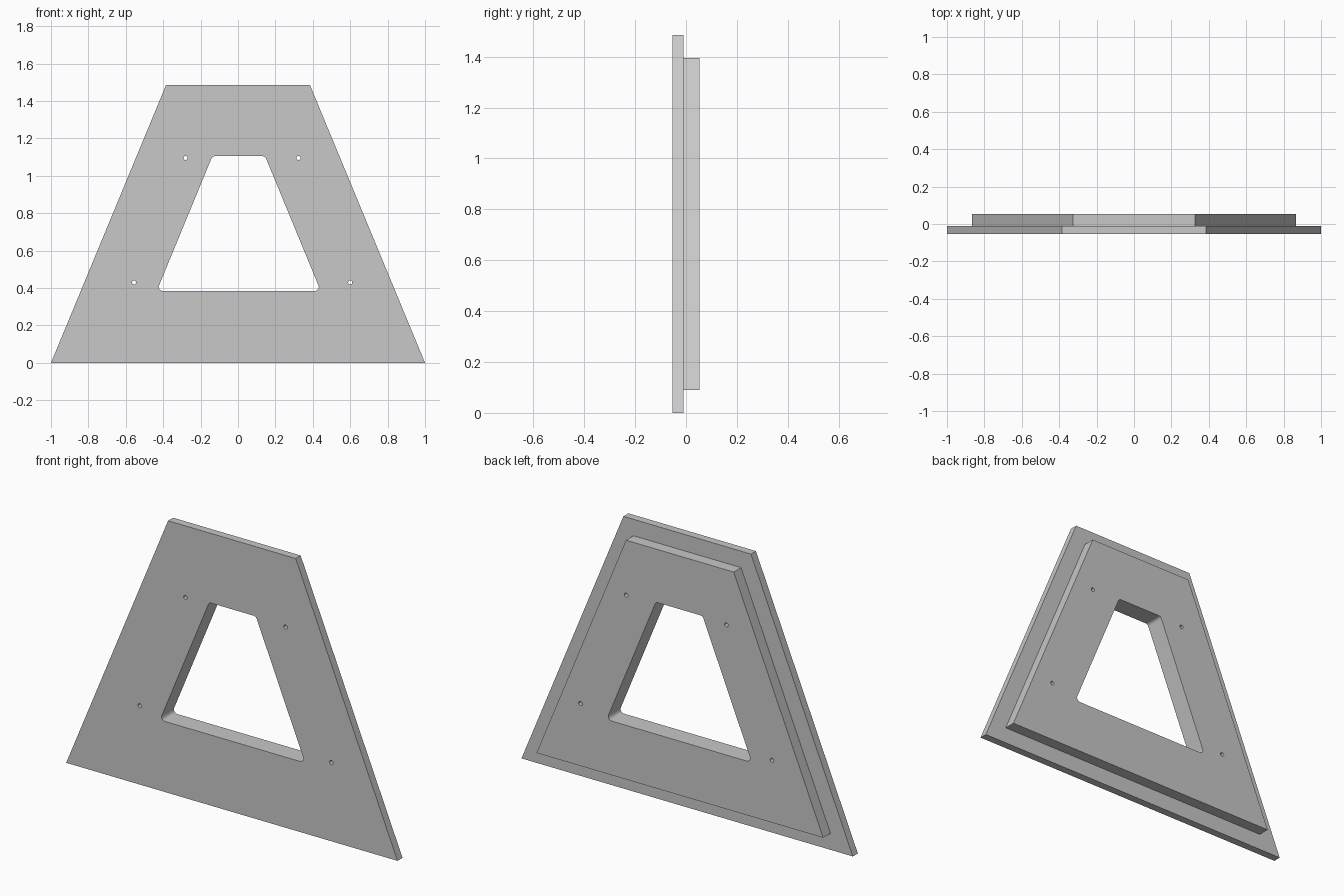
import bpy, bmesh
from math import cos, sin, tau
from mathutils import Vector

if "Cube" in bpy.data.objects:
    bpy.data.objects.remove(bpy.data.objects["Cube"], do_unlink=True)

grey = bpy.data.materials.new("plain_grey")
grey.use_nodes = True
colour = (0.58, 0.58, 0.58, 1)
grey.diffuse_color = colour
grey.node_tree.nodes["Principled BSDF"].inputs["Base Color"].default_value = colour


def trapezoid(low_half, high_half, z0, z1, cx=0):
    return [Vector(p) for p in ((cx - low_half, z0), (cx + low_half, z0),
                                (cx + high_half, z1), (cx - high_half, z1))]


def circle(cx, cz, r, n=16):
    return [Vector((cx + r * cos(tau * i / n), cz + r * sin(tau * i / n))) for i in range(n)]


def rounded(corners, r, steps=6):
    """Replace each corner with a tangent arc of radius r."""
    points = []
    for i, c in enumerate(corners):
        a = (corners[i - 1] - c).normalized()
        b = (corners[(i + 1) % len(corners)] - c).normalized()
        half = a.angle(b) / 2
        centre = c + (a + b).normalized() * (r / sin(half))
        tangent = r * cos(half) / sin(half)
        start = c + a * tangent - centre
        end = c + b * tangent - centre
        points += [centre + start.lerp(end, k / steps).normalized() * r
                   for k in range(steps + 1)]
    return points


def plate(name, outline, holes, y0, y1):
    """Fill an outline with holes and extrude it along y."""
    bm = bmesh.new()
    edges = []
    for loop in [outline] + holes:
        verts = [bm.verts.new((p.x, y0, p.y)) for p in loop]
        edges += [bm.edges.new((v, verts[i - 1])) for i, v in enumerate(verts)]
    bmesh.ops.triangle_fill(bm, edges=edges, use_beauty=True, normal=(0, -1, 0))
    new = bmesh.ops.extrude_face_region(bm, geom=bm.faces[:], use_keep_orig=True)["geom"]
    moved = [g for g in new if isinstance(g, bmesh.types.BMVert)]
    bmesh.ops.translate(bm, verts=moved, vec=(0, y1 - y0, 0))
    bmesh.ops.recalc_face_normals(bm, faces=bm.faces[:])
    mesh = bpy.data.meshes.new(name)
    bm.to_mesh(mesh)
    bm.free()
    mesh.materials.append(grey)
    obj = bpy.data.objects.new(name, mesh)
    bpy.context.collection.objects.link(obj)


# Window opening and the four screw holes shared by both plates
window = rounded(trapezoid(0.438, 0.141, 0.385, 1.105, 0.004), 0.02)
screws = [circle(0.022 + side * half, z, 0.011)
          for half, z in ((0.578, 0.43), (0.302, 1.095)) for side in (-1, 1)]
openings = [window] + screws

# Large front plate and smaller, thicker backing plate
plate("front_plate", trapezoid(1, 0.385, 0, 1.485), openings, -0.053, -0.01)
plate("backing_plate", trapezoid(0.865, 0.325, 0.09, 1.395), openings, -0.01, 0.053)
